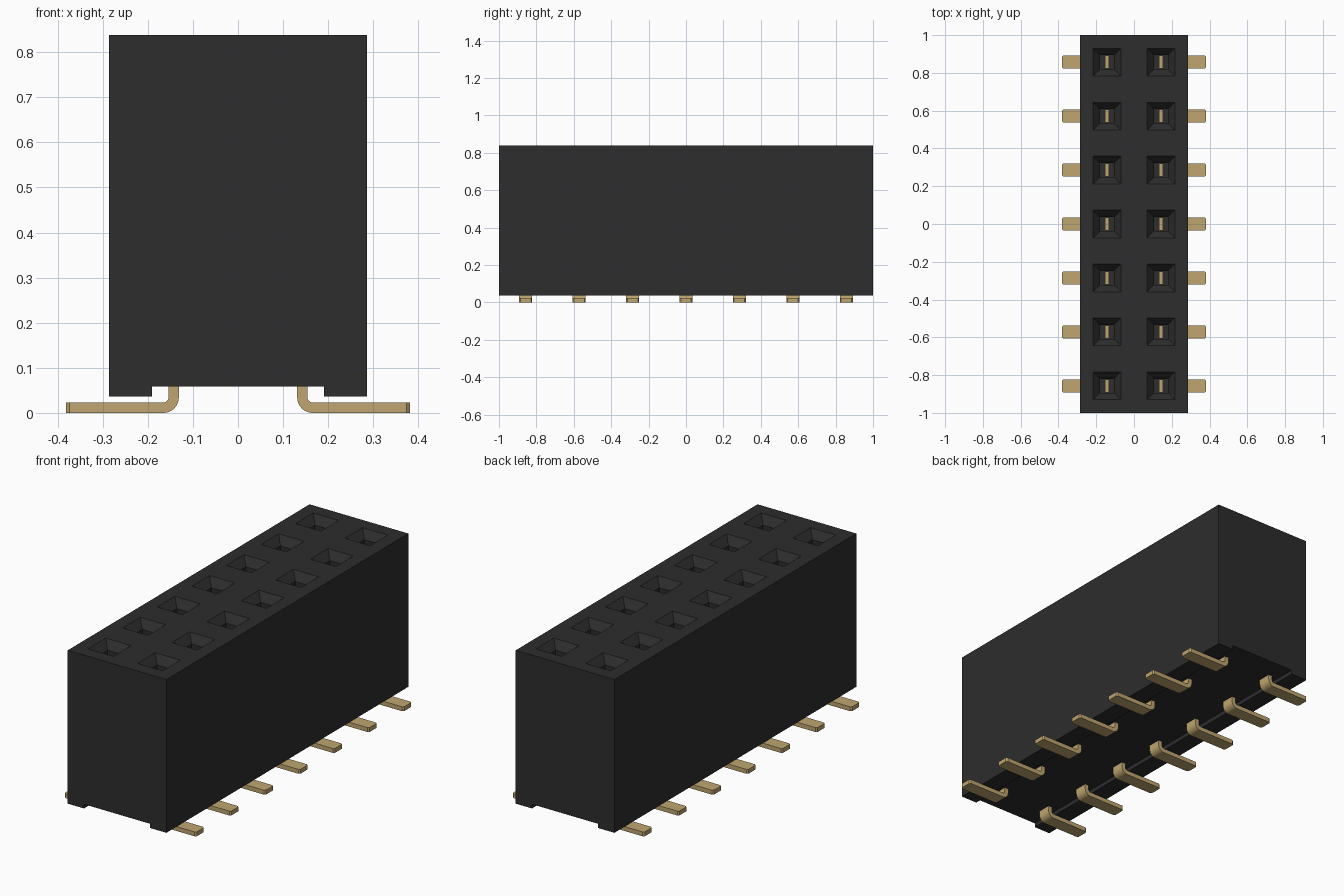
import bpy, bmesh, math

cube = bpy.data.objects.get("Cube")
if cube:
    bpy.data.objects.remove(cube)

PITCH = 2 / 7
HALF_X = PITCH
TOP, BOTTOM, CHANNEL = 0.838, 0.036, 0.058
FLOOR, PIN_TOP = 0.25, 0.45
THICK = 0.023
ROWS = [(i - 3) * PITCH for i in range(7)]


def material(name, rgb):
    m = bpy.data.materials.new(name)
    m.use_nodes = True
    m.diffuse_color = (*rgb, 1)
    bsdf = m.node_tree.nodes["Principled BSDF"]
    bsdf.inputs["Base Color"].default_value = (*rgb, 1)
    bsdf.inputs["Roughness"].default_value = 0.6
    return m


black = material("black plastic", (0.026, 0.026, 0.026))
gold = material("gold contact", (0.52, 0.38, 0.16))


def make_object(name, bm, mat):
    bmesh.ops.recalc_face_normals(bm, faces=bm.faces)
    mesh = bpy.data.meshes.new(name)
    bm.to_mesh(mesh)
    bm.free()
    mesh.materials.append(mat)
    obj = bpy.data.objects.new(name, mesh)
    bpy.context.collection.objects.link(obj)
    return obj


def loft(bm, rings):
    """Join rings of equal length into a closed solid."""
    loops = [[bm.verts.new(p) for p in ring] for ring in rings]
    n = len(loops[0])
    for a, b in zip(loops, loops[1:]):
        for i in range(n):
            j = (i + 1) % n
            bm.faces.new((a[i], a[j], b[j], b[i]))
    bm.faces.new(loops[0])
    bm.faces.new(loops[-1])


# Housing: block with a channel along its underside
half = [(HALF_X, TOP), (HALF_X, BOTTOM), (0.191, BOTTOM), (0.191, CHANNEL)]
profile = half + [(-x, z) for x, z in reversed(half)]
bm = bmesh.new()
loft(bm, [[(x, y, z) for x, z in profile] for y in (-1, 1)])
housing = make_object("housing", bm, black)

# Sockets: square funnels leading into deep square holes
bm = bmesh.new()
for side in (-1, 1):
    for y in ROWS:
        levels = [(TOP + 0.02, 0.073), (TOP, 0.073), (TOP - 0.04, 0.037), (FLOOR, 0.037)]
        loft(bm, [[(side * PITCH / 2 + sx * h, y + sy * h, z)
                   for sx, sy in ((-1, -1), (1, -1), (1, 1), (-1, 1))]
                  for z, h in levels])
cutter = make_object("socket_cutter", bm, black)
cutter.hide_render = True
cut = housing.modifiers.new("sockets", "BOOLEAN")
cut.operation = "DIFFERENCE"
cut.solver = "EXACT"
cut.object = cutter
bpy.context.view_layer.update()
evaluated = housing.evaluated_get(bpy.context.evaluated_depsgraph_get())
housing_mesh = bpy.data.meshes.new_from_object(evaluated)
housing.modifiers.clear()
housing.data = housing_mesh
bpy.data.objects.remove(cutter)

# Contacts: flat strip bent outward into a foot with a chamfered tip
BEND = 0.0225
bend_x, bend_z = PITCH / 2 + BEND, THICK / 2 + BEND
path = [(PITCH / 2, PIN_TOP, 0, 0.035)]
for i in range(9):
    a = math.pi / 2 * i / 8
    path.append((bend_x - BEND * math.cos(a), bend_z - BEND * math.sin(a), a, 0.035))
foot = math.pi / 2
path += [(0.374, THICK / 2, foot, 0.035), (0.382, THICK / 2, foot, 0.028)]


def contact_ring(side, row, x, z, angle, width):
    nx, nz = math.cos(angle) * THICK / 2, math.sin(angle) * THICK / 2
    return [(side * (x + s * nx), row + w * width, z + s * nz)
            for s, w in ((-1, -1), (1, -1), (1, 1), (-1, 1))]


for side, label in ((1, "left"), (-1, "right")):
    for n, row in enumerate(ROWS):
        bm = bmesh.new()
        loft(bm, [contact_ring(side, row, *p) for p in path])
        contact = make_object(f"{label}_contact_{n + 1}", bm, gold)
        bpy.ops.object.select_all(action="DESELECT")
        contact.select_set(True)
        bpy.context.view_layer.objects.active = contact
        bpy.ops.object.shade_smooth_by_angle(angle=math.radians(25))
